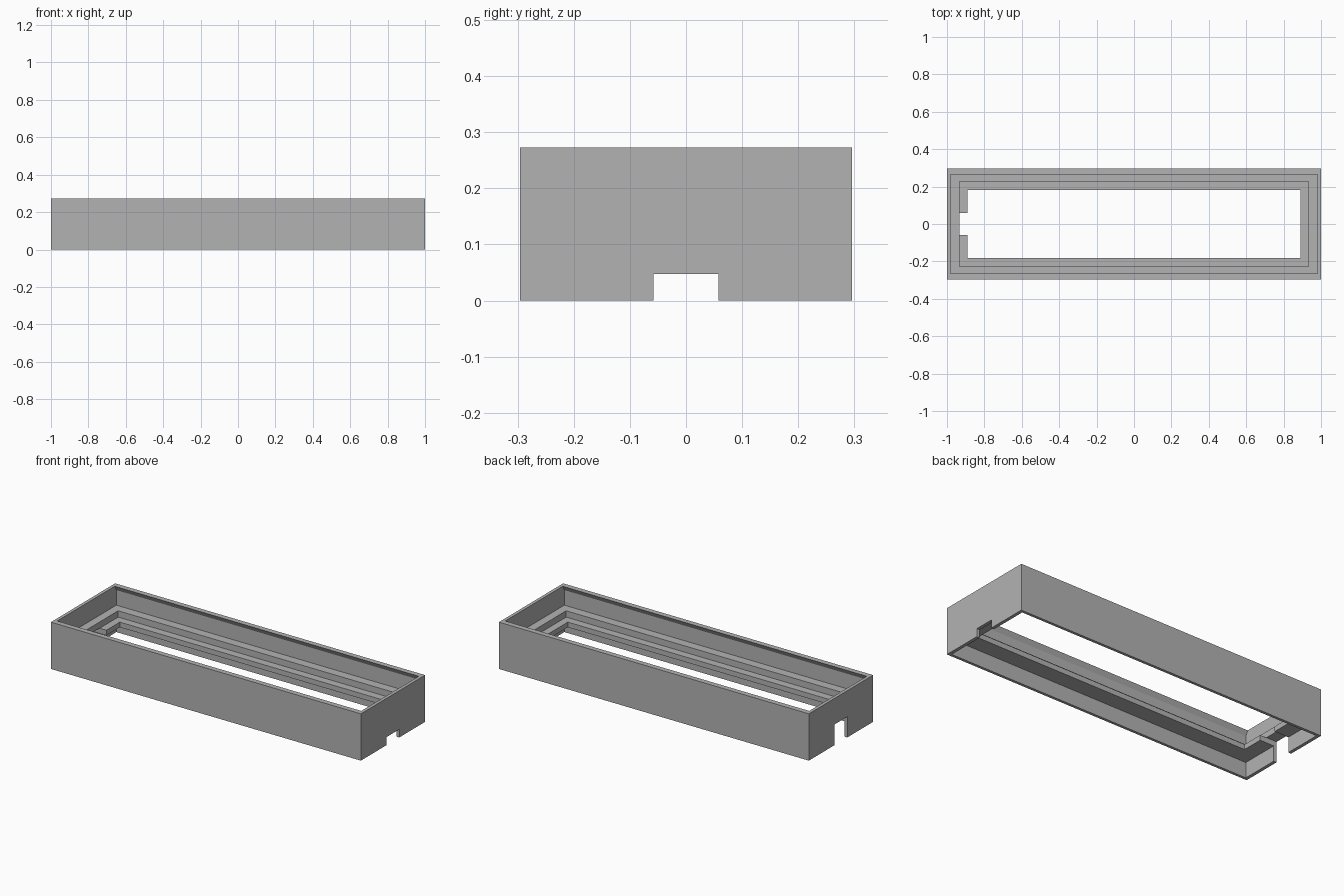
import bpy, bmesh

if "Cube" in bpy.data.objects:
    bpy.data.objects.remove(bpy.data.objects["Cube"])

grey = bpy.data.materials.new("plain_grey")
grey.diffuse_color = (0.45, 0.45, 0.45, 1)
grey.use_nodes = True
grey.node_tree.nodes["Principled BSDF"].inputs["Base Color"].default_value = grey.diffuse_color


def finish(name, bm):
    bmesh.ops.recalc_face_normals(bm, faces=bm.faces[:])
    mesh = bpy.data.meshes.new(name)
    bm.to_mesh(mesh)
    bm.free()
    mesh.materials.append(grey)
    obj = bpy.data.objects.new(name, mesh)
    bpy.context.collection.objects.link(obj)
    return obj


def box(name, x0, x1, y0, y1, z0, z1):
    bm = bmesh.new()
    bmesh.ops.create_cube(bm, size=1)
    for v in bm.verts:
        v.co = ((x0 + x1) / 2 + v.co.x * (x1 - x0),
                (y0 + y1) / 2 + v.co.y * (y1 - y0),
                (z0 + z1) / 2 + v.co.z * (z1 - z0))
    return finish(name, bm)


# Frame section as nested rectangles: half length, half depth, height
section = [
    (1.0, 0.296, 0.0), (1.0, 0.296, 0.273),         # outer wall
    (0.981, 0.265, 0.273), (0.981, 0.280, 0.245),   # snap ridge on long sides
    (0.981, 0.280, 0.157), (0.933, 0.228, 0.157),   # upper step
    (0.933, 0.228, 0.12), (0.89, 0.182, 0.12),      # lower step
    (0.89, 0.182, 0.09), (0.981, 0.280, 0.09),      # underside of lip
    (0.981, 0.280, 0.0),                            # lower inner wall
]
bm = bmesh.new()
rings = [[bm.verts.new((sx * x, sy * y, z))
          for sx, sy in ((-1, -1), (1, -1), (1, 1), (-1, 1))]
         for x, y, z in section]
for a, b in zip(rings, rings[1:] + rings[:1]):
    for i in range(4):
        j = (i + 1) % 4
        bm.faces.new((a[i], a[j], b[j], b[i]))
frame = finish("stepped_frame", bm)

# Cable notches: tall one on the left through the lip, low one on the right
cutters = [box("left_notch_cutter", -1.1, -0.85, -0.058, 0.058, -0.1, 0.121),
           box("right_notch_cutter", 0.95, 1.1, -0.058, 0.058, -0.1, 0.047)]
for cutter in cutters:
    cutter.hide_render = True
    mod = frame.modifiers.new(cutter.name, 'BOOLEAN')
    mod.operation = 'DIFFERENCE'
    mod.solver = 'EXACT'
    mod.object = cutter

# Bake the cuts and drop the cutters
bpy.context.view_layer.update()
baked = bpy.data.meshes.new_from_object(
    frame.evaluated_get(bpy.context.evaluated_depsgraph_get()))
frame.modifiers.clear()
frame.data = baked
for cutter in cutters:
    bpy.data.objects.remove(cutter)
